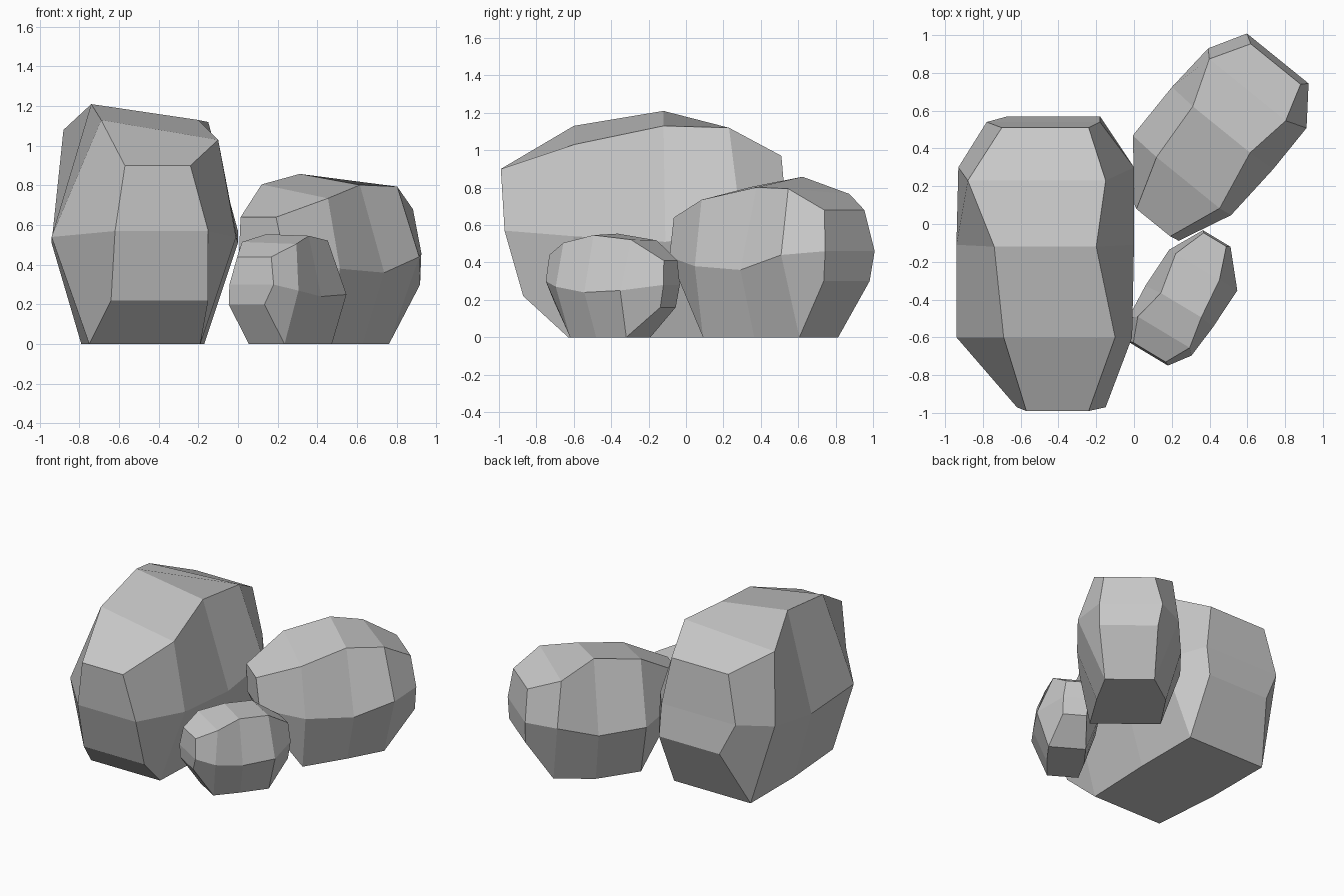
import bpy
import bmesh
import math
from mathutils import Matrix, Vector

UNIT = 0.01  # section sizes below are in hundredths

default_cube = bpy.data.objects.get("Cube")
if default_cube:
    bpy.data.objects.remove(default_cube, do_unlink=True)


def make_material(name, color):
    material = bpy.data.materials.new(name)
    material.use_nodes = True
    material.diffuse_color = color
    material.node_tree.nodes["Principled BSDF"].inputs["Base Color"].default_value = color
    return material


stone_grey = make_material("stone grey", (0.58, 0.58, 0.58, 1.0))

# Half the height difference between the two top edges, station by station
CREST_TILT = (0, 5, 4, -2, 0)


def make_boulder(name, heading, tilt, foot, waist, crest):
    """Loft six-sided sections along a heading.

    Each level lists its stations as (along, left, right, height).
    """
    bm = bmesh.new()
    turn = Matrix.Rotation(math.radians(heading), 3, "Z")

    def corner(across, along, height):
        return bm.verts.new(turn @ Vector((across, along, height)) * UNIT)

    # Sections run up the left side and down the right side
    sections = []
    for low, middle, high, lean in zip(foot, waist, crest, CREST_TILT):
        left_side, right_side = [], []
        for level in (low, middle, high):
            along, left, right, height = level
            offset = lean * tilt if level is high else 0
            left_side.append(corner(left, along, height + offset))
            right_side.append(corner(right, along, height - offset))
        sections.append(left_side + right_side[::-1])

    # Side faces between neighbouring sections
    for near, far in zip(sections, sections[1:]):
        for i in range(len(near)):
            j = (i + 1) % len(near)
            bm.faces.new((near[i], near[j], far[j], far[i]))

    # Each end is closed by a lower and an upper face
    for a, b, c, d, e, f in (sections[0], sections[-1]):
        bm.faces.new((a, b, e, f))
        bm.faces.new((b, c, d, e))

    bmesh.ops.recalc_face_normals(bm, faces=bm.faces)
    mesh = bpy.data.meshes.new(name)
    bm.to_mesh(mesh)
    bm.free()
    mesh.materials.append(stone_grey)
    boulder = bpy.data.objects.new(name, mesh)
    bpy.context.collection.objects.link(boulder)
    return boulder


# Tall boulder
make_boulder(
    "large_boulder", heading=0, tilt=1.0,
    foot=[(-87, -64, -15, 22), (-63, -75, -19, 0), (-12, -79, -17, 0),
          (38, -79, -17, 0), (57, -67, -18, 40)],
    waist=[(-97, -62, -15, 57), (-60, -94, -1, 54), (-11, -94, 0, 51),
           (30, -93, 0, 57), (54, -78, -18, 63)],
    crest=[(-99, -57, -24, 90), (-60, -69, -10, 108), (-12, -74, -20, 117),
           (23, -88, -15, 110), (51, -70, -24, 97)],
)

# Long boulder lying diagonally behind
make_boulder(
    "medium_boulder", heading=-39, tilt=0.7,
    foot=[(13, -6, 22, 32), (36, -17, 30, 0), (68, -20, 26, 0),
          (95, -12, 21, 0), (115, -14, 25, 30)],
    waist=[(8, -6, 24, 43), (36, -30, 37, 38), (69, -30, 39, 36),
           (97, -28, 39, 44), (116, -17, 25, 46)],
    crest=[(7, -4, 19, 64), (35, -13, 30, 77), (68, -15, 24, 83),
           (93, -24, 28, 78), (113, -12, 22, 68)],
)

# Little boulder in front
make_boulder(
    "small_boulder", heading=-31, tilt=0.1,
    foot=[(-54, 27, 48, 20), (-41, 31, 52, 0), (-23, 30, 55, 0),
          (-3, 32, 57, 0), (14, 34, 50, 16)],
    waist=[(-55, 28, 54, 30), (-44, 23, 62, 27), (-25, 22, 64, 24),
           (-2, 23, 65, 25), (16, 33, 50, 28)],
    crest=[(-54, 32, 52, 44), (-41, 27, 59, 51), (-24, 31, 56, 55),
           (-2, 27, 54, 52), (15, 34, 48, 41)],
)
